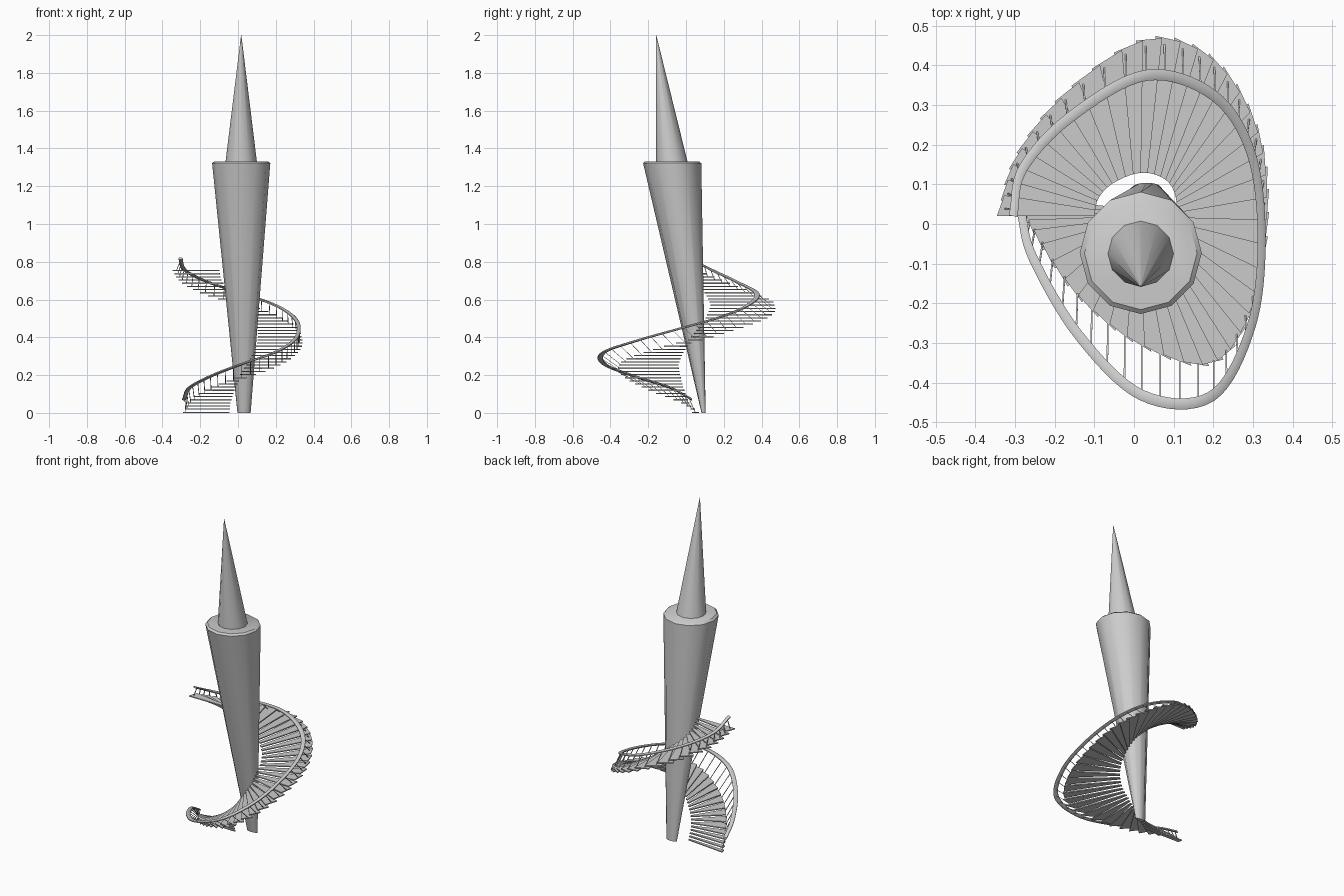
import bpy, bmesh, math
from mathutils import Vector

if "Cube" in bpy.data.objects:
    bpy.data.objects.remove(bpy.data.objects["Cube"])

STEPS = 46
RISE = 0.75
THICK = 0.006

# plan paths, one point per 1/12 turn, climbing from -x through -y, +x, +y
OUTER = [(-.287, .06), (-.25, -.02), (-.14, -.18), (.02, -.305), (.2, -.35), (.3, -.2), (.335, .03),
         (.31, .24), (.2, .415), (.03, .465), (-.17, .33), (-.295, .17), (-.34, .02)]
INNER = [(-.045, .04), (-.04, .01), (-.02, -.015), (.01, -.03), (.05, -.04), (.085, -.02), (.105, .02),
         (.105, .07), (.08, .112), (.02, .13), (-.05, .105), (-.09, .065), (-.1, .02)]
RAIL = [(-.285, .03), (-.255, -.085), (-.14, -.28), (.02, -.432), (.195, -.435), (.295, -.26), (.322, -.04),
        (.295, .18), (.2, .325), (.03, .375), (-.16, .27), (-.28, .14), (-.305, .02)]


def path(pts, s):
    """Smooth point on a plan path, s from 0 to 1."""
    p = [Vector(q) for q in pts]
    p = [2 * p[0] - p[1]] + p + [2 * p[-1] - p[-2]]
    u = s * (len(pts) - 1)
    i = min(max(math.floor(u), 0), len(pts) - 2)
    u -= i
    a, b, c, d = p[i:i + 4]
    return 0.5 * (2 * b + (c - a) * u + (2 * a - 5 * b + 4 * c - d) * u * u + (3 * b - a - 3 * c + d) * u ** 3)


def finish(name, bm, smooth=False):
    bmesh.ops.recalc_face_normals(bm, faces=bm.faces)
    me = bpy.data.meshes.new(name)
    bm.to_mesh(me)
    bm.free()
    ob = bpy.data.objects.new(name, me)
    bpy.context.collection.objects.link(ob)
    if smooth:
        for o in bpy.context.selected_objects:
            o.select_set(False)
        ob.select_set(True)
        bpy.context.view_layer.objects.active = ob
        bpy.ops.object.shade_smooth_by_angle(angle=math.radians(40))
    return ob


def loft(bm, rings):
    """Skin a list of equal rings and cap both ends."""
    rings = [[bm.verts.new(v) for v in r] for r in rings]
    n = len(rings[0])
    for a, b in zip(rings, rings[1:]):
        for k in range(n):
            bm.faces.new((a[k], a[(k + 1) % n], b[(k + 1) % n], b[k]))
    bm.faces.new(rings[0][::-1])
    bm.faces.new(rings[-1])


def ellipse(x, y, z, rx, ry, n=12):
    return [(x + rx * math.cos(2 * math.pi * k / n), y + ry * math.sin(2 * math.pi * k / n), z) for k in range(n)]


# leaning tower that widens upward, with a small bevelled rim
bm = bmesh.new()
loft(bm, [ellipse(.032, .093, 0, .035, .011), ellipse(.017, -.073, 1.322, .154, .154),
          ellipse(.017, -.074, 1.332, .142, .142)])
finish("tower", bm, True)

# leaning spire
bm = bmesh.new()
loft(bm, [ellipse(.017, -.075, 1.33, .083, .083), ellipse(.017, -.158, 2, .0008, .0008)])
finish("spire", bm, True)

# overlapping wedge treads
bm = bmesh.new()
for i in range(STEPS):
    s1 = (i + 1) / STEPS
    s0 = s1 - 1.35 / STEPS
    z = RISE * i / (STEPS - 1)
    quad = [path(INNER, s0), path(OUTER, s0), path(OUTER, s1), path(INNER, s1)]
    quad[2] += (quad[2] - quad[3]).normalized() * .006
    loft(bm, [[(q.x, q.y, h) for q in quad] for h in (z, z + THICK)])
finish("stair_treads", bm)


def rail_point(s):
    p = path(RAIL, s)
    return Vector((p.x, p.y, .072 + .745 * s))


# balusters leaning from the treads to the rail
bm = bmesh.new()
for i in range(STEPS):
    s = (i + .5) / STEPS
    foot = path(INNER, s).lerp(path(OUTER, s), .97)
    z = RISE * i / (STEPS - 1)
    ends = [Vector((foot.x, foot.y, z)), rail_point(s)]
    loft(bm, [[(e.x + dx, e.y + dy, e.z) for dx, dy in ((-.002, -.002), (.002, -.002), (.002, .002), (-.002, .002))]
              for e in ends])
finish("balusters", bm)

# handrail ribbon
bm = bmesh.new()
rings = []
for k in range(97):
    s = k / 96
    p = rail_point(s)
    t = path(RAIL, s + .003) - path(RAIL, s - .003)
    n = Vector((t.y, -t.x, 0)).normalized()
    w = .010 + .004 * abs(n.y)
    rings.append([p + n * a * w + Vector((0, 0, b)) for a, b in
                  ((-1, -.003), (-.5, -.006), (.5, -.006), (1, -.003), (1, .003), (.5, .006), (-.5, .006), (-1, .003))])
loft(bm, rings)
finish("handrail", bm, True)
